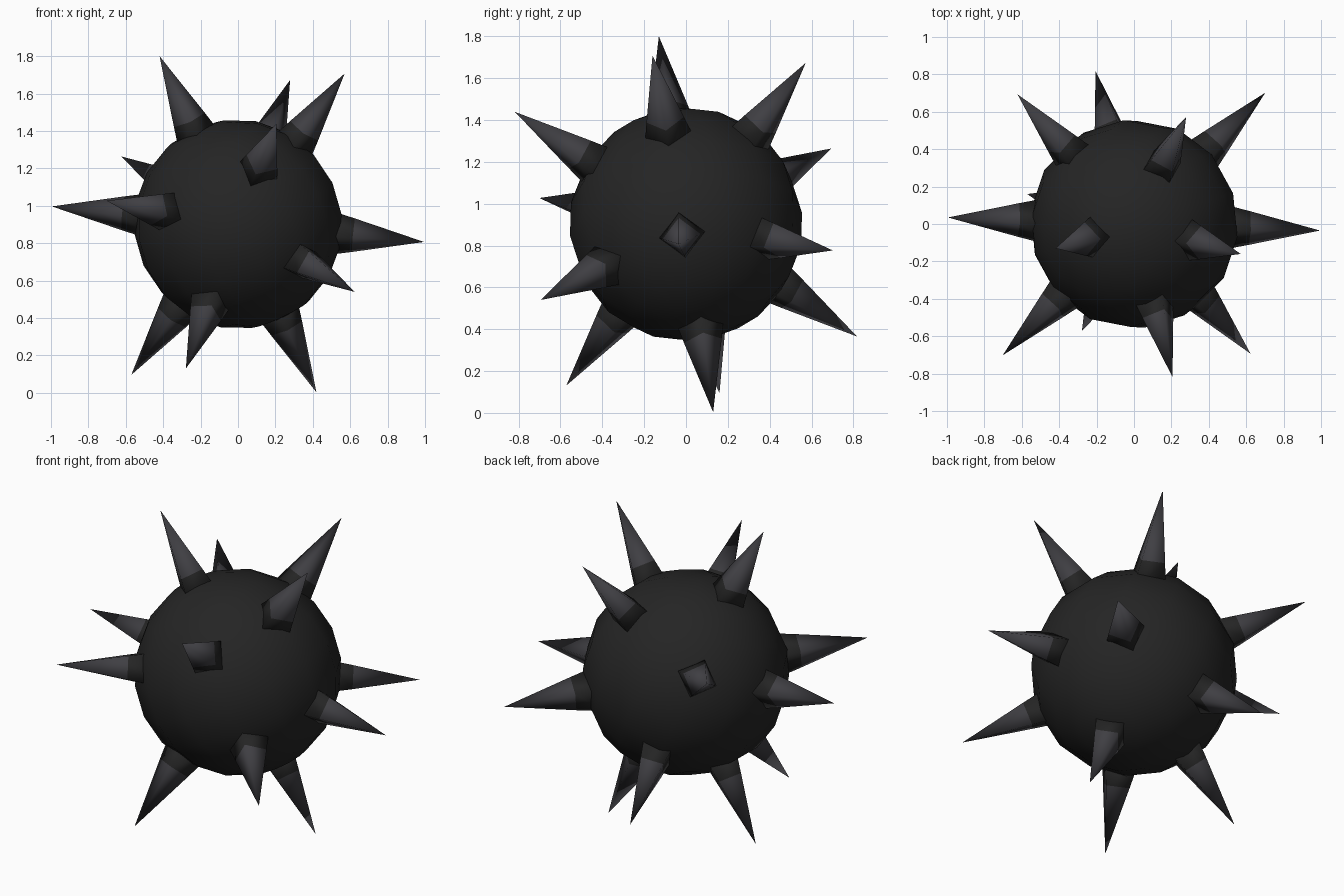
import bpy, bmesh, math
from mathutils import Vector, Matrix

if "Cube" in bpy.data.objects:
    bpy.data.objects.remove(bpy.data.objects["Cube"])

CENTRE = Vector((0, 0, 0.902))


def material(name, rgb):
    m = bpy.data.materials.new(name)
    m.diffuse_color = (*rgb, 1)
    m.use_nodes = True
    m.node_tree.nodes["Principled BSDF"].inputs["Base Color"].default_value = m.diffuse_color
    return m


black = material("matte black", (0.018, 0.018, 0.018))
steel = material("dark steel", (0.05, 0.049, 0.056))


def finish(bm, name, mats):
    for f in bm.faces:
        f.smooth = True
    me = bpy.data.meshes.new(name)
    bm.to_mesh(me)
    bm.free()
    for m in mats:
        me.materials.append(m)
    ob = bpy.data.objects.new(name, me)
    bpy.context.collection.objects.link(ob)
    return ob


# Spike directions with the roll of the square section; each has an opposite twin
spikes = [
    ((-0.42, -0.13, 0.90), 75),
    ((0.28, 0.575, 0.775), 42),
    ((0.57, -0.16, 0.805), 15),
    ((-0.62, 0.69, 0.36), 66),
    ((-0.995, 0.035, 0.095), 82),
    ((-0.70, -0.70, 0.125), 68),
    ((0.205, -0.815, 0.535), 60),
]

# Ball, its poles lying under the first pair of spikes
bm = bmesh.new()
bmesh.ops.create_uvsphere(bm, u_segments=14, v_segments=10, radius=0.56)
turn = Vector(spikes[0][0]).to_track_quat('Z', 'Y').to_matrix().to_4x4()
bmesh.ops.transform(bm, matrix=Matrix.Translation(CENTRE) @ turn, verts=bm.verts)
finish(bm, "ball", [black])


def add_spike(name, direction, roll):
    d = Vector(direction).normalized()
    side = Vector((0, 0, 1)).cross(d).normalized()
    up = d.cross(side)
    bm = bmesh.new()
    rings = []
    # Square rings: buried base, collar top
    for dist, rad in ((0.46, 0.127), (0.62, 0.091)):
        ring = []
        for k in range(4):
            a = math.radians(roll + 90 * k)
            ring.append(bm.verts.new(
                CENTRE + d * dist + (side * math.cos(a) + up * math.sin(a)) * rad))
        rings.append(ring)
    tip = bm.verts.new(CENTRE + d)
    bm.faces.new(rings[0][::-1])
    for k in range(4):
        n = (k + 1) % 4
        bm.faces.new((rings[0][k], rings[0][n], rings[1][n], rings[1][k]))
        bm.faces.new((rings[1][k], rings[1][n], tip)).material_index = 1
    finish(bm, name, [black, steel])


# Spikes and their opposite twins
for i, (d, roll) in enumerate(spikes, 1):
    add_spike(f"spike_{i}", d, roll)
    add_spike(f"opposite_spike_{i}", -Vector(d), 180 - roll)
